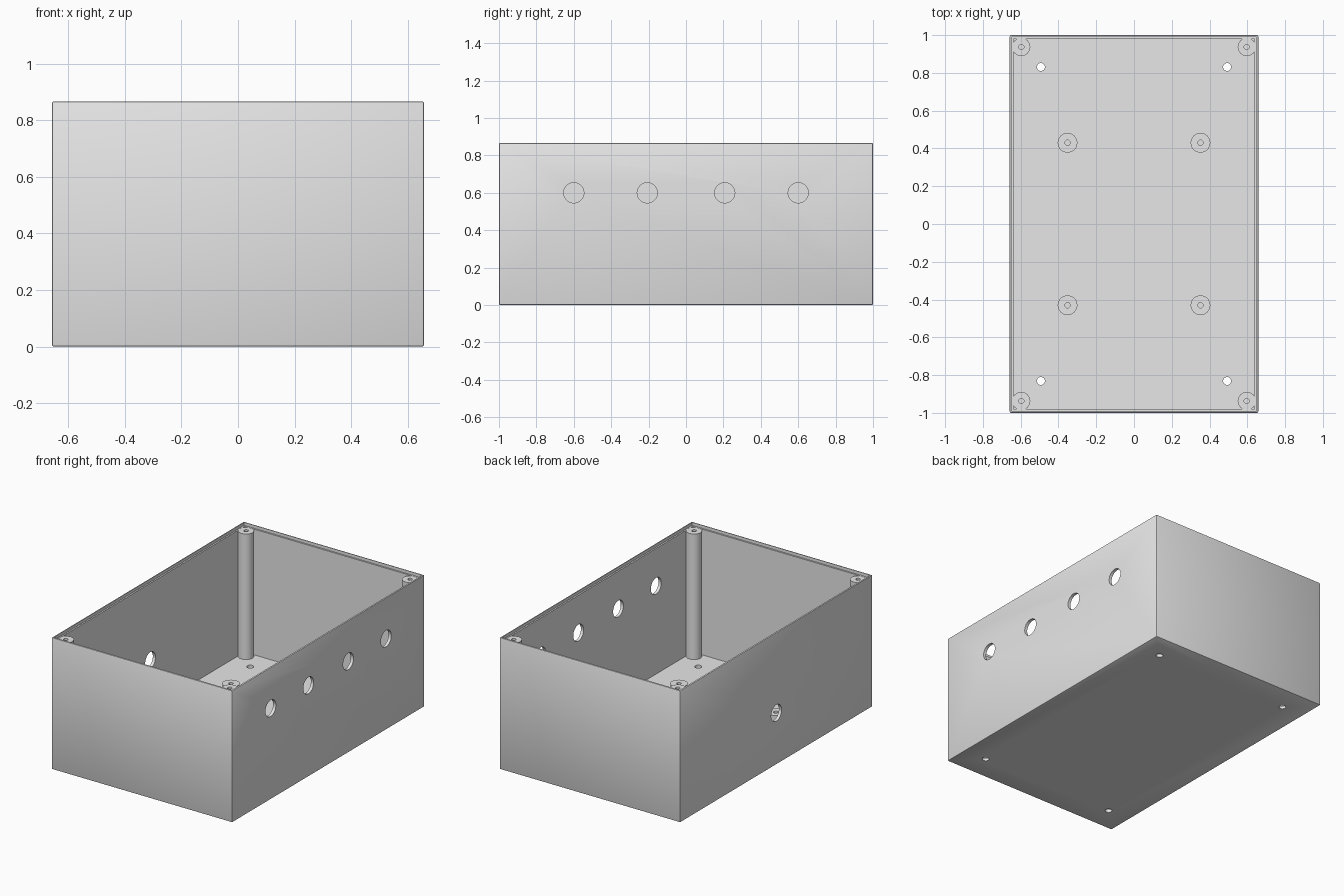
import bpy, bmesh, math
from mathutils import Matrix, Vector

if "Cube" in bpy.data.objects:
    bpy.data.objects.remove(bpy.data.objects["Cube"], do_unlink=True)

WIDTH, LENGTH, HEIGHT = 1.316, 2.0, 0.867
WALL, LIP, LEDGE = 0.02, 0.01, 0.02

grey = bpy.data.materials.new("plain grey")
grey.use_nodes = True
colour = (0.8, 0.8, 0.8, 1)
grey.diffuse_color = colour
grey.node_tree.nodes["Principled BSDF"].inputs["Base Color"].default_value = colour


def add_object(name, bm):
    bmesh.ops.recalc_face_normals(bm, faces=bm.faces)
    mesh = bpy.data.meshes.new(name)
    bm.to_mesh(mesh)
    bm.free()
    obj = bpy.data.objects.new(name, mesh)
    bpy.context.collection.objects.link(obj)
    mesh.materials.append(grey)
    return obj


def box(name, inset, bottom, top, bevel=0):
    bm = bmesh.new()
    bmesh.ops.create_cube(bm, size=1)
    bmesh.ops.scale(bm, vec=(WIDTH - 2 * inset, LENGTH - 2 * inset, top - bottom), verts=bm.verts)
    bmesh.ops.translate(bm, vec=(0, 0, (top + bottom) / 2), verts=bm.verts)
    if bevel:
        bmesh.ops.bevel(bm, geom=bm.edges[:], offset=bevel, segments=2, profile=0.5, affect='EDGES')
    return add_object(name, bm)


def drill(name, centre, radius, axis):
    bm = bmesh.new()
    turn = Vector((0, 0, 1)).rotation_difference(Vector(axis)).to_matrix().to_4x4()
    bmesh.ops.create_cone(bm, cap_ends=True, segments=40, radius1=radius, radius2=radius,
                          depth=0.1, matrix=Matrix.Translation(centre) @ turn)
    return add_object(name, bm)


def smooth(obj):
    bpy.ops.object.select_all(action='DESELECT')
    obj.select_set(True)
    bpy.context.view_layer.objects.active = obj
    bpy.ops.object.shade_smooth_by_angle(angle=math.radians(30))


def screw_post(name, x, y, radius, top, hole_depth):
    """Round post with a blind screw hole, spun from a half profile."""
    bore = 0.014
    profile = [(0, top - hole_depth), (bore, top - hole_depth), (bore, top),
               (radius, top), (radius, WALL / 2), (0, WALL / 2)]
    bm = bmesh.new()
    verts = [bm.verts.new((r, 0, z)) for r, z in profile]
    edges = [bm.edges.new(pair) for pair in zip(verts, verts[1:])]
    bmesh.ops.spin(bm, geom=verts + edges, cent=(0, 0, 0), axis=(0, 0, 1),
                   angle=math.tau, steps=40, use_merge=True)
    bmesh.ops.remove_doubles(bm, verts=bm.verts, dist=0.0001)
    bmesh.ops.translate(bm, vec=(x, y, 0), verts=bm.verts)
    smooth(add_object(name, bm))


# Open case: hollow, stepped rim for a lid, and drilled holes
case = box("case", 0, 0, HEIGHT, bevel=0.007)
cutters = [box("cavity", WALL, WALL, HEIGHT + 0.1),
           box("lid_recess", LIP, HEIGHT - LEDGE, HEIGHT + 0.1)]
for y in (-0.6, -0.207, 0.207, 0.6):
    cutters.append(drill("left_wall_hole", (WIDTH / 2, y, 0.6), 0.054, (1, 0, 0)))
cutters.append(drill("right_wall_hole", (-WIDTH / 2, 0, 0.34), 0.054, (1, 0, 0)))

corners = [(sx, sy) for sx in (-1, 1) for sy in (-1, 1)]
for sx, sy in corners:
    cutters.append(drill("floor_hole", (sx * 0.493, sy * 0.831, 0), 0.021, (0, 0, 1)))

for cutter in cutters:
    mod = case.modifiers.new(cutter.name, 'BOOLEAN')
    mod.operation, mod.solver, mod.object = 'DIFFERENCE', 'EXACT', cutter

# Bake the cuts and drop the cutters
baked = bpy.data.meshes.new_from_object(case.evaluated_get(bpy.context.evaluated_depsgraph_get()))
case.modifiers.clear()
case.data = baked
for cutter in cutters:
    bpy.data.objects.remove(cutter, do_unlink=True)
smooth(case)

# Lid posts in the corners and board standoffs on the floor
for sx, sy in corners:
    place = ("back" if sy > 0 else "front") + ("_left" if sx > 0 else "_right")
    screw_post(place + "_lid_post", sx * 0.597, sy * 0.937, 0.048, HEIGHT - LEDGE - 0.001, 0.2)
    screw_post(place + "_standoff", sx * 0.352, sy * 0.43, 0.052, 0.1, 0.06)
